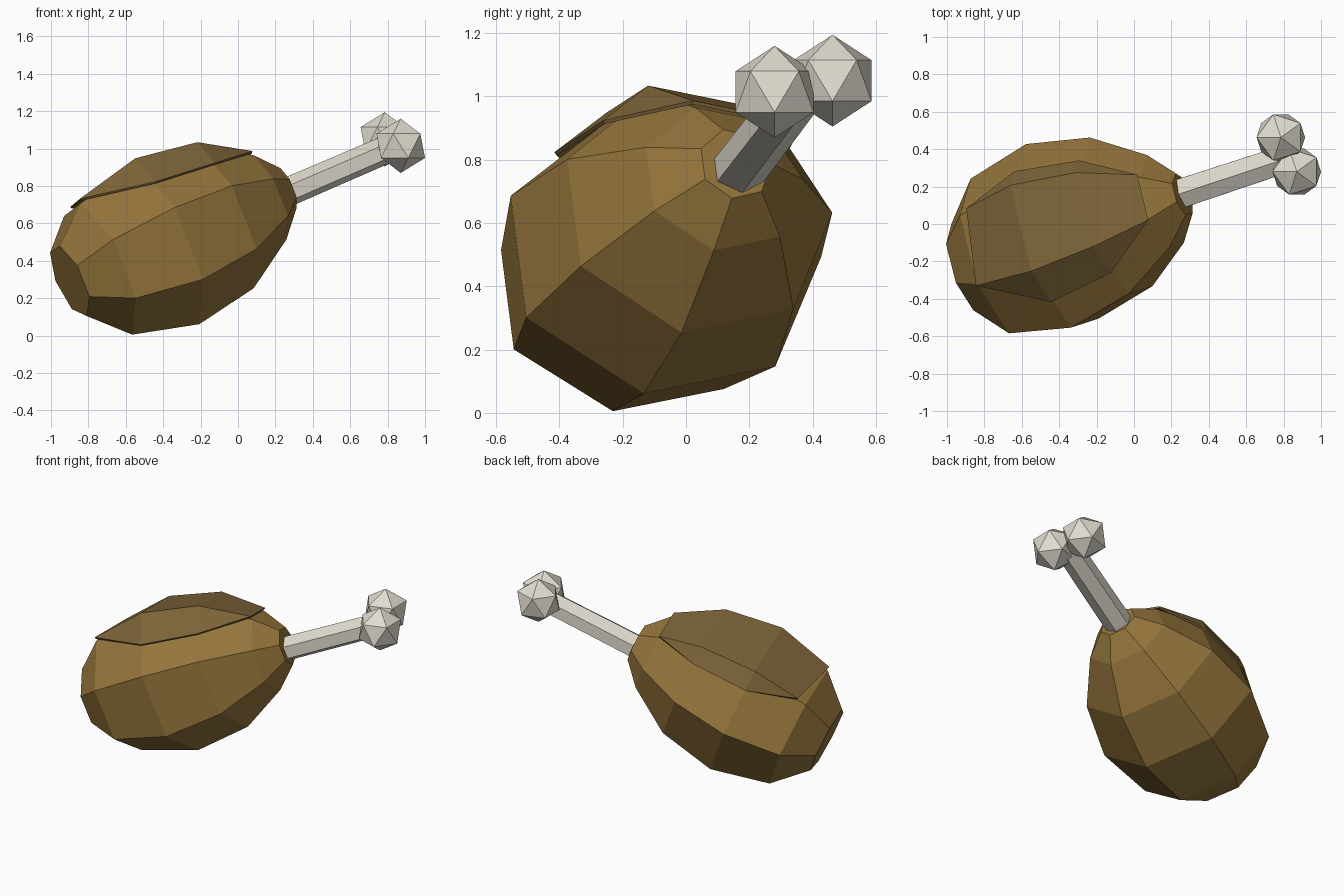
import bpy, bmesh, math
from mathutils import Vector

if "Cube" in bpy.data.objects:
    bpy.data.objects.remove(bpy.data.objects["Cube"])

# Tilted frame: axis runs from the fat end to the bone
NECK = Vector((0.27, 0.17, 0.77))
AXIS = Vector((0.879, 0.29, 0.378)).normalized()
U = Vector((0, 0, 1)).cross(AXIS).normalized()
V = AXIS.cross(U)


def place(t, u, v):
    return NECK + AXIS * t + U * u + V * v


def material(name, rgb):
    m = bpy.data.materials.new(name)
    m.diffuse_color = (*rgb, 1)
    m.use_nodes = True
    m.node_tree.nodes["Principled BSDF"].inputs["Base Color"].default_value = m.diffuse_color
    return m


def make(name, verts, faces, mat):
    me = bpy.data.meshes.new(name)
    me.from_pydata(verts, [], faces)
    bm = bmesh.new()
    bm.from_mesh(me)
    bmesh.ops.recalc_face_normals(bm, faces=bm.faces[:])
    bm.to_mesh(me)
    bm.free()
    me.materials.append(mat)
    ob = bpy.data.objects.new(name, me)
    bpy.context.collection.objects.link(ob)
    return ob


def ring(t, cu, cv, ru, rv, n, phase=0.0):
    angles = [phase + 2 * math.pi * i / n for i in range(n)]
    return [place(t, cu + ru * math.cos(a), cv + rv * math.sin(a)) for a in angles]


def loft(name, rings, mat):
    n = len(rings[0])
    faces = [tuple(range(n)), tuple(range((len(rings) - 1) * n, len(rings) * n))]
    for k in range(len(rings) - 1):
        for i in range(n):
            j = (i + 1) % n
            faces.append((k * n + i, k * n + j, (k + 1) * n + j, (k + 1) * n + i))
    return make(name, [p for r in rings for p in r], faces, mat)


meat_mat = material("roast_brown", (0.30, 0.18, 0.045))
skin_mat = material("dark_brown", (0.20, 0.125, 0.04))
bone_mat = material("bone_white", (0.76, 0.72, 0.63))

# Meat: seven-sided egg (t, centre u, centre v, radius u, radius v)
profile = [(-1.325, -0.02, 0.025, 0.25, 0.208),
           (-1.14, -0.02, 0.02, 0.447, 0.39),
           (-0.775, -0.02, 0.018, 0.53, 0.479),
           (-0.412, -0.016, 0.02, 0.452, 0.42),
           (-0.131, -0.015, 0.02, 0.267, 0.25),
           (-0.005, -0.01, 0.02, 0.12, 0.12)]
rings = [ring(*p, 7) for p in profile]
loft("meat", rings, meat_mat)

# Skin flap: lifted patch over the upper side of the meat
verts = []
for k in range(1, 5):
    t, cu, cv = profile[k][:3]
    centre = place(t, cu, cv)
    right, left = rings[k][1], rings[k][2]
    if k == 1:
        right = right.lerp(rings[2][1], 0.15)
    row = [right, left]
    if k in (2, 3):
        row = [right.lerp(rings[k][0], 0.3), right, left, left.lerp(rings[k][3], 0.5)]
    verts += [p + (p - centre).normalized() * 0.025 for p in row]
faces = [(0, 1, 4, 3), (3, 4, 8, 7), (7, 8, 11, 10),
         (0, 3, 2), (2, 3, 7, 6), (6, 7, 10),
         (1, 5, 4), (4, 5, 9, 8), (8, 9, 11)]
flap = make("skin_flap", verts, faces, skin_mat)
if flap.data.polygons[0].normal.z < 0:
    flap.data.flip_normals()
solid = flap.modifiers.new("thickness", 'SOLIDIFY')
solid.thickness = 0.012
solid.offset = -1

# Bone shaft
loft("bone_shaft", [ring(-0.05, 0, 0, 0.09, 0.078, 6, math.pi / 6),
                    ring(0.60, 0, 0, 0.085, 0.075, 6, math.pi / 6)], bone_mat)

# Bone knobs
for name, pos in (("front_knob", (0.87, 0.28, 1.015)), ("back_knob", (0.785, 0.463, 1.05))):
    bpy.ops.mesh.primitive_ico_sphere_add(subdivisions=1, radius=0.145, location=pos,
                                          rotation=(0, 0, math.pi))
    knob = bpy.context.object
    knob.name = name
    knob.data.materials.append(bone_mat)
